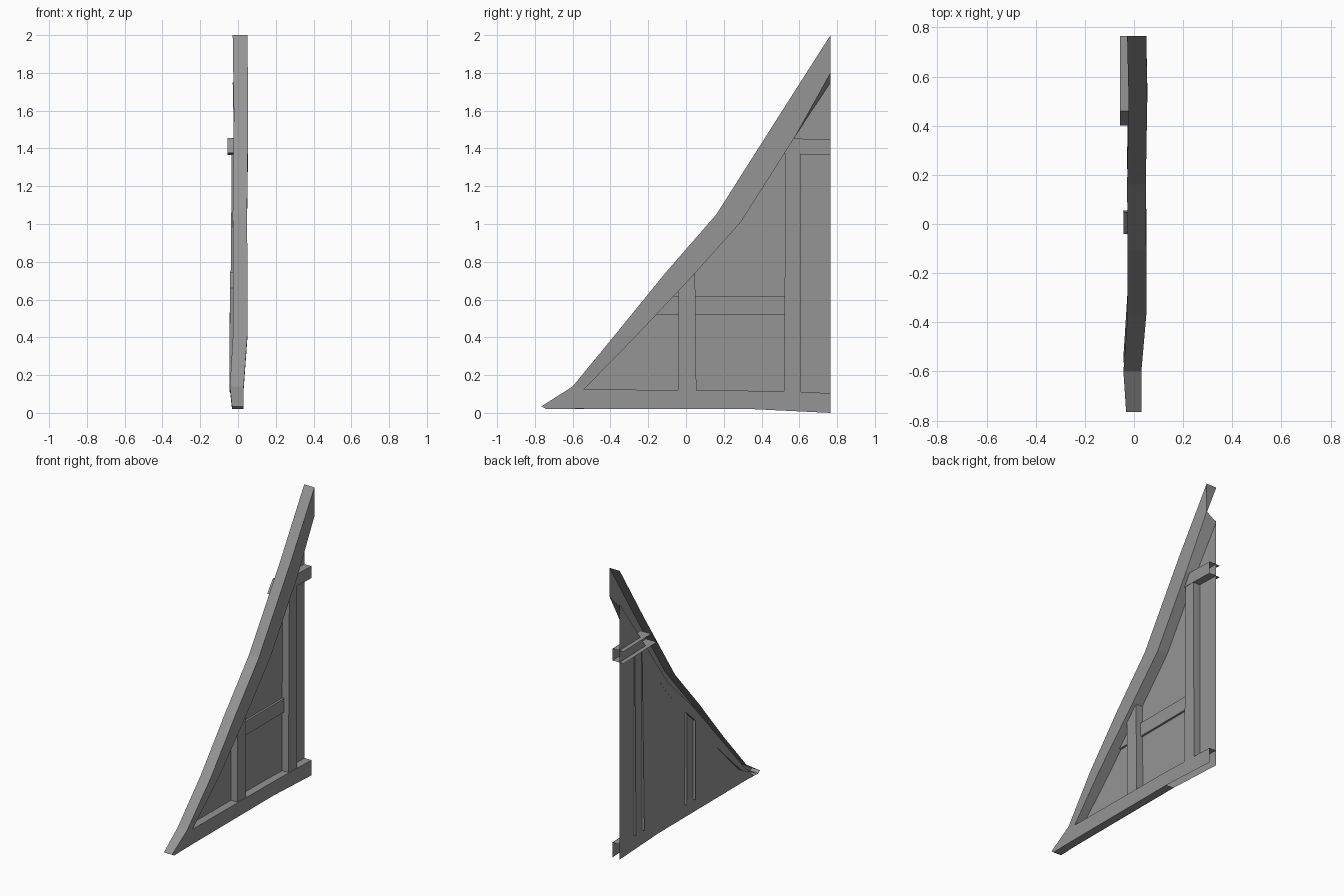
import bpy, bmesh

if "Cube" in bpy.data.objects:
    bpy.data.objects.remove(bpy.data.objects["Cube"])

# dark grey timber and plaster
grey = bpy.data.materials.new("dark_grey")
grey.diffuse_color = (0.3, 0.3, 0.3, 1)
grey.use_nodes = True
grey.node_tree.nodes["Principled BSDF"].inputs["Base Color"].default_value = grey.diffuse_color

def finish(name, bm):
    # orient the surfaces so that the broad front face looks towards +x
    bmesh.ops.recalc_face_normals(bm, faces=bm.faces)
    bm.normal_update()
    if sum(f.normal.x * f.calc_area() for f in bm.faces) < 0:
        bmesh.ops.reverse_faces(bm, faces=bm.faces)
    mesh = bpy.data.meshes.new(name)
    bm.to_mesh(mesh)
    bm.free()
    mesh.materials.append(grey)
    obj = bpy.data.objects.new(name, mesh)
    bpy.context.collection.objects.link(obj)
    return obj

def beam(name, stations, cap_start=False, cap_end=False, open_last=False, drop=0):
    """Open-backed timber; station = (y, z of one edge, y, z of other edge, back x, front x)."""
    bm = bmesh.new()
    rings = []
    for y1, z1, y2, z2, xb, xf in stations:
        zb = z2 - (drop if y2 > 0.7 else 0)
        pts = ((xb, y1, z1), (xf, y1, z1), (xf, y2, z2), (xb, y2, zb))
        rings.append([bm.verts.new(p) for p in pts])
    for n, (a, b) in enumerate(zip(rings, rings[1:])):
        sides = 2 if open_last and n == len(rings) - 2 else 3
        for i in range(sides):
            bm.faces.new((a[i], a[i + 1], b[i + 1], b[i]))
    if cap_start:
        bm.faces.new(rings[0])
    if cap_end:
        bm.faces.new(rings[-1])
    return finish(name, bm)

# thin infill wall behind the timbers
bm = bmesh.new()
outline = [(-0.70, 0.022), (0.35, 0.02), (0.765, 0.0), (0.765, 1.77), (0.50, 1.40),
           (0.24, 1.03), (-0.06, 0.73), (-0.58, 0.14)]
bm.faces.new([bm.verts.new((-0.027, y, z)) for y, z in outline])
finish("infill_wall", bm)

# sloping rafter, slightly bent along its length
beam("rafter", [
    (-0.765, 0.035, -0.74, 0.02, -0.032, 0.03),
    (-0.60, 0.14, -0.54, 0.125, -0.043, 0.03),
    (-0.37, 0.42, -0.27, 0.40, -0.026, 0.05),
    (-0.11, 0.74, 0.04, 0.73, -0.026, 0.05),
    (0.16, 1.05, 0.29, 1.01, -0.028, 0.048),
    (0.50, 1.585, 0.57, 1.45, -0.022, 0.054),
    (0.765, 2.0, 0.765, 1.80, -0.028, 0.05)], cap_start=True, drop=0.05)

# sill along the ground
beam("sill_beam", [
    (-0.745, 0.023, -0.74, 0.02, -0.03, 0.03),
    (-0.54, 0.125, -0.58, 0.022, -0.026, 0.03),
    (0.35, 0.117, 0.35, 0.02, -0.024, 0.03),
    (0.765, 0.105, 0.765, 0.0, -0.024, 0.028)], open_last=True)

# upright posts
beam("short_post", [(-0.04, 0.11, 0.055, 0.11, -0.045, 0.024),
                    (-0.04, 0.66, 0.048, 0.745, -0.043, 0.024)], cap_end=True)
beam("tall_post", [(0.518, 0.11, 0.61, 0.11, -0.044, 0.024),
                   (0.528, 1.375, 0.606, 1.375, -0.033, 0.024)])

# shallow middle rail and the through collar beam with its sloped end
beam("middle_rail", [(-0.08, 0.615, -0.17, 0.52, -0.026, -0.012),
                     (0.522, 0.615, 0.522, 0.52, -0.026, -0.012)])
beam("collar_beam", [(0.46, 1.455, 0.40, 1.375, -0.056, 0.026),
                     (0.765, 1.448, 0.765, 1.365, -0.056, 0.026)], cap_start=True)
